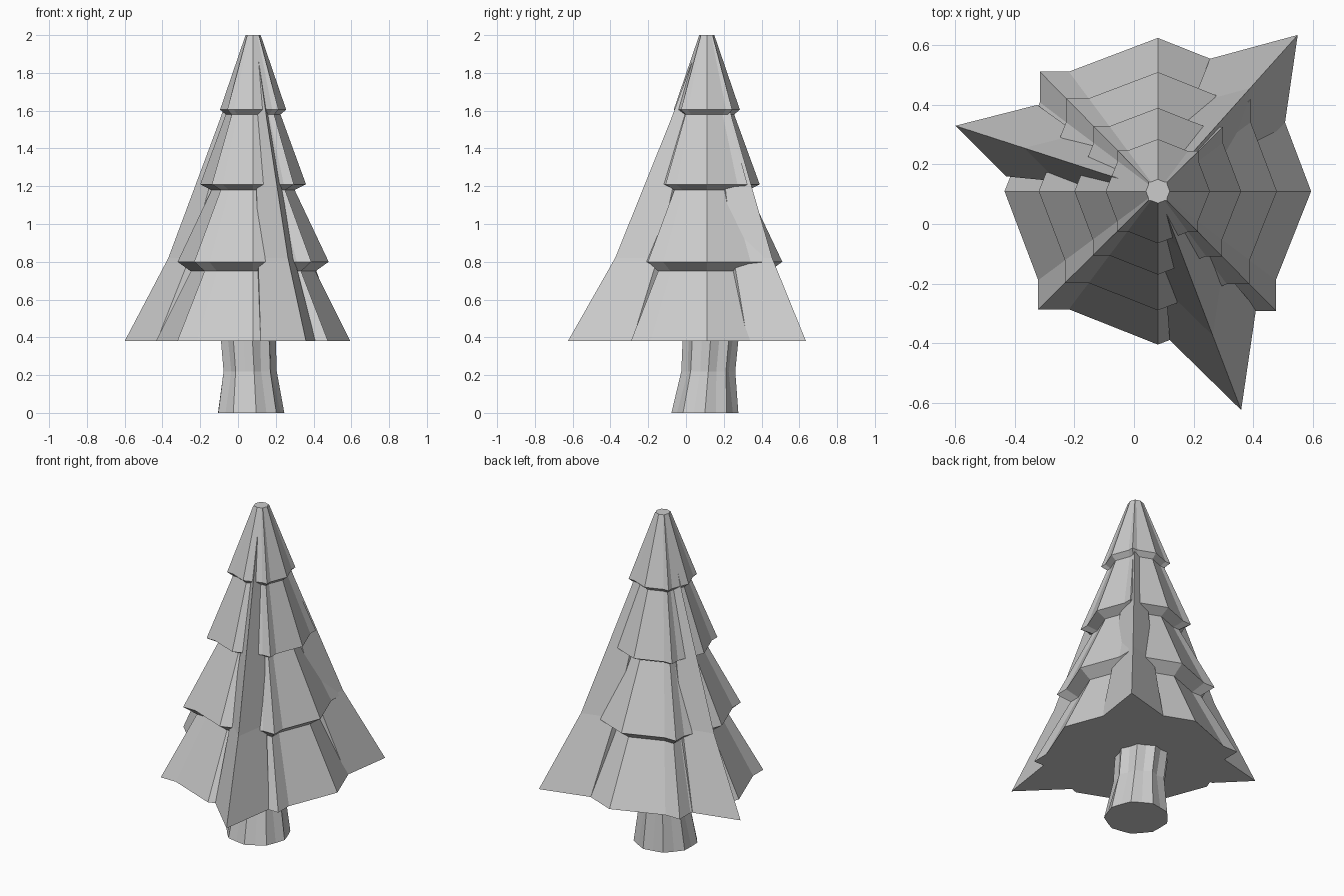
import bpy
import math

old = bpy.data.objects.get("Cube")
if old:
    bpy.data.objects.remove(old, do_unlink=True)

grey = bpy.data.materials.new("plain grey")
grey.use_nodes = True
colour = (0.6, 0.6, 0.6, 1)
grey.diffuse_color = colour
grey.node_tree.nodes["Principled BSDF"].inputs["Base Color"].default_value = colour

AXIS = (0.08, 0.11)


def loft(name, rings):
    """Join rings of equal length into a closed, flat-shaded solid."""
    n = len(rings[0])
    verts = [p for ring in rings for p in ring]
    faces = [tuple(reversed(range(n))), tuple(range(len(verts) - n, len(verts)))]
    for k in range(len(rings) - 1):
        for i in range(n):
            j = (i + 1) % n
            faces.append((k * n + i, k * n + j, (k + 1) * n + j, (k + 1) * n + i))
    mesh = bpy.data.meshes.new(name)
    mesh.from_pydata(verts, [], faces)
    mesh.materials.append(grey)
    obj = bpy.data.objects.new(name, mesh)
    bpy.context.collection.objects.link(obj)
    return obj


def ring(outline, scale, z):
    return [(AXIS[0] + x * scale, AXIS[1] + y * scale, z) for x, y in outline]


# Octagonal outline with square points on the diagonals, one quarter turned four times
quarter = [(1, 0), (0.78, 0.58), (0.78, 0.77), (0.58, 0.77)]
star = []
for turn in range(4):
    for x, y in quarter:
        for _ in range(turn):
            x, y = -y, x
        star.append((x, y))

# Stacked branch tiers with undercut skirts
tiers = [(0.515, 0.38), (0.33, 0.75), (0.40, 0.80), (0.22, 1.18),
         (0.28, 1.21), (0.145, 1.58), (0.175, 1.605), (0.04, 2.0)]
loft("branch_tiers", [ring(star, r, z) for r, z in tiers])

# Long ridges sweeping out to points: right base, tip, left base
ridges = {
    "ridge_back_left": [(0.425, 0.215), (0.47, 0.525), (0.175, 0.445)],
    "ridge_right": [(-0.405, 0.29), (-0.68, 0.22), (-0.51, 0.05)],
    "ridge_front": [(0.04, -0.50), (0.28, -0.735), (0.33, -0.395)],
}
for name, points in ridges.items():
    outline = [(0, 0)] + points
    loft(name, [ring(outline, s, z)
                for s, z in [(1, 0.38), (0.66, 0.82), (0.26, 1.55), (0.05, 1.97)]])


# Gnarled trunk: round foot with grooves deepening upwards
def trunk_ring(cx, cy, radius, groove, z, sides=18):
    pts = []
    for i in range(sides):
        a = math.tau * i / sides
        r = radius * (1 - groove if i % 2 else 1)
        pts.append((cx + r * math.cos(a), cy + r * math.sin(a), z))
    return pts


loft("trunk", [trunk_ring(0.065, 0.10, 0.18, 0.05, 0),
               trunk_ring(0.06, 0.118, 0.145, 0.14, 0.22),
               trunk_ring(0.05, 0.13, 0.15, 0.10, 0.39)])
